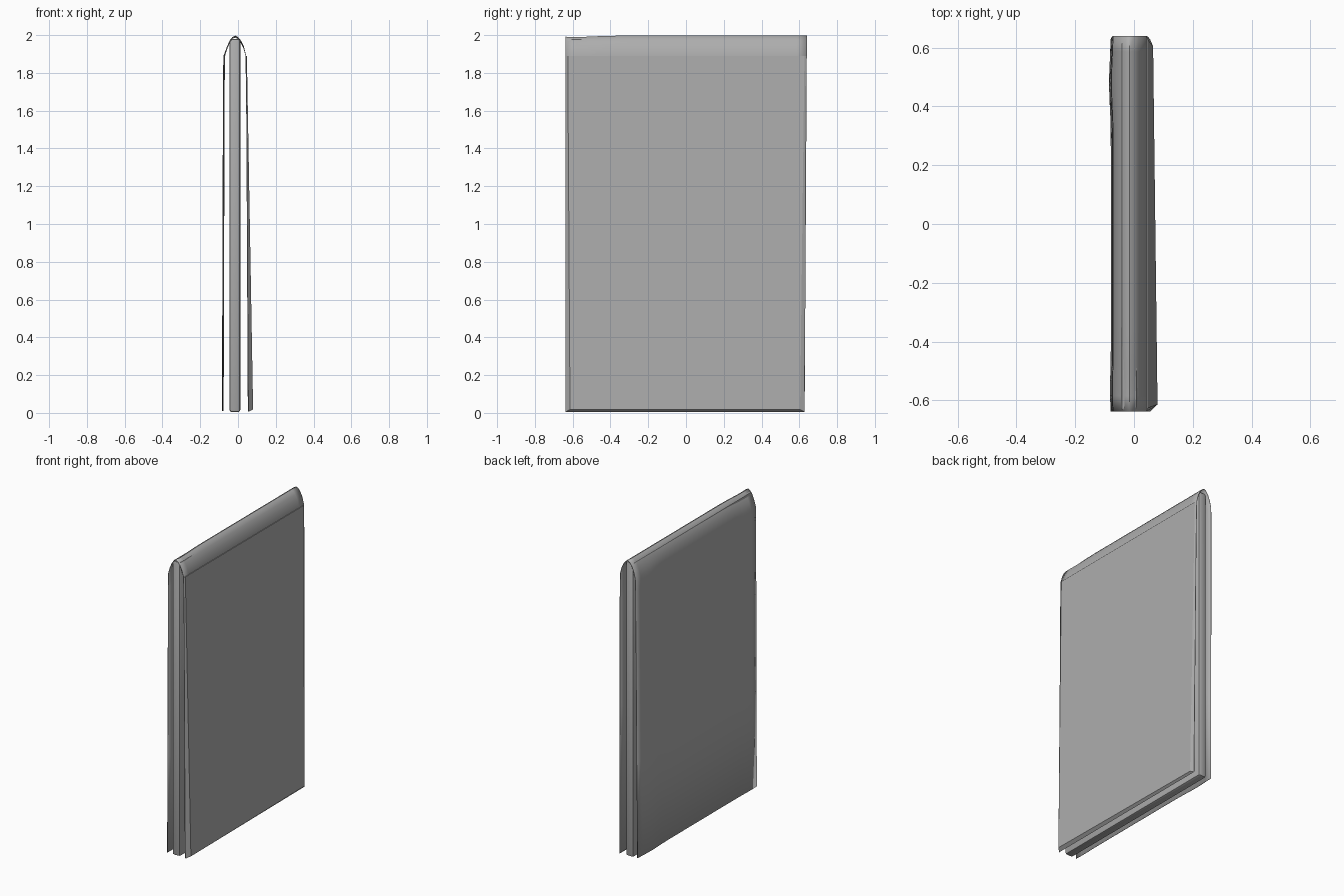
import bpy
import bmesh
import math

default = bpy.data.objects.get("Cube")
if default:
    bpy.data.objects.remove(default, do_unlink=True)

# One plain grey for the whole model
grey = bpy.data.materials.new("grey_cloth")
grey.use_nodes = True
colour = (0.42, 0.42, 0.42, 1)
grey.diffuse_color = colour
grey.node_tree.nodes["Principled BSDF"].inputs["Base Color"].default_value = colour


def finish(name, bm, angle=30):
    mesh = bpy.data.meshes.new(name)
    bm.to_mesh(mesh)
    bm.free()
    mesh.materials.append(grey)
    obj = bpy.data.objects.new(name, mesh)
    bpy.context.collection.objects.link(obj)
    bpy.ops.object.select_all(action="DESELECT")
    obj.select_set(True)
    bpy.context.view_layer.objects.active = obj
    bpy.ops.object.shade_smooth_by_angle(angle=math.radians(angle))
    return obj


def box(low, high):
    """Box between two corners."""
    bm = bmesh.new()
    bmesh.ops.create_cube(bm, size=1)
    for v in bm.verts:
        v.co = [low[i] if v.co[i] < 0 else high[i] for i in range(3)]
    return bm


# Upright panel with softened edges
bm = box((-0.045, -0.635, 0.004), (0.012, 0.625, 1.98))
bmesh.ops.bevel(bm, geom=bm.edges[:], offset=0.012, segments=2,
                profile=0.5, affect="EDGES")
finish("inner_panel", bm)

# Cloth hung over the panel: an arched profile swept along y
profile = [(-0.079, 0.01), (-0.077, 0.65), (-0.075, 1.3), (-0.073, 1.8),
           (-0.071, 1.89), (-0.060, 1.935), (-0.045, 1.97), (-0.030, 1.99),
           (-0.015, 1.997), (0.0, 1.99), (0.015, 1.972), (0.031, 1.94),
           (0.042, 1.895), (0.046, 1.7), (0.050, 1.0), (0.055, 0.01)]
steps = 24
bm = bmesh.new()
rows = []
for i in range(steps + 1):
    t = i / steps
    row = []
    for x, z in profile:
        back = 0.628 + 0.006 * z
        y = -0.638 + t * (back + 0.638)
        if x < -0.06:
            x -= 0.006 * math.exp(-((y - 0.48) / 0.1) ** 2)
            x -= 0.003 * math.exp(-((y + 0.56) / 0.06) ** 2)
        if z > 1.9:
            z -= 0.007 * math.exp(-((y + 0.58) / 0.12) ** 2)
        row.append(bm.verts.new((x, y, z)))
    rows.append(row)
for a, b in zip(rows, rows[1:]):
    for j in range(len(profile) - 1):
        bm.faces.new((a[j], a[j + 1], b[j + 1], b[j]))
bmesh.ops.recalc_face_normals(bm, faces=bm.faces[:])
if sum(f.normal.z for f in bm.faces) < 0:
    bmesh.ops.reverse_faces(bm, faces=bm.faces[:])
cloth = finish("draped_cloth", bm, 40)
skin = cloth.modifiers.new("cloth_thickness", "SOLIDIFY")
skin.thickness = 0.003
skin.offset = -1

# Outer flap: a wedge that thickens downward and toward the front, with a slanted rim
bm = box((0, -1, 0), (1, 1, 1))
for v in bm.verts:
    outer, front, top = v.co.x > 0.5, v.co.y < 0, v.co.z > 0.5
    inset = (0.012 if top else 0.024) if outer else 0
    x = 0.043 if top else 0.055
    if outer:
        x += 0.004 if top else (0.025 if front else 0.01)
    y = -0.638 + inset if front else (0.639 if top else 0.628) - inset
    z = 1.89 if top else (0.018 if outer else 0.005)
    v.co = (x, y, z)
finish("outer_flap", bm, 15)
